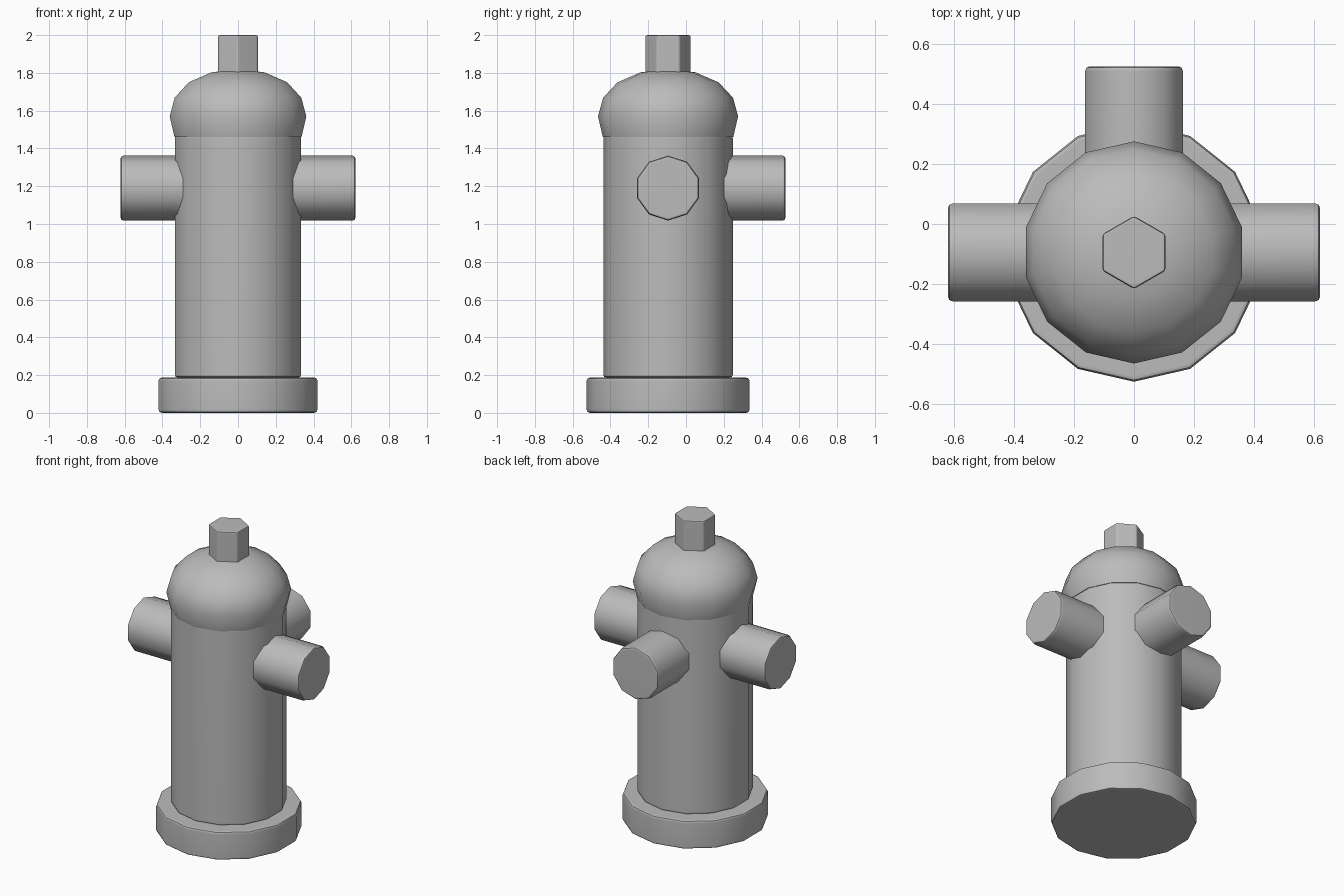
import bpy, bmesh
from math import radians, pi, sin, cos
from mathutils import Matrix, Vector

cube = bpy.data.objects.get("Cube")
if cube:
    bpy.data.objects.remove(cube, do_unlink=True)

AXIS_Y = -0.095

grey = bpy.data.materials.new("plain_grey")
grey.use_nodes = True
color = (0.5, 0.5, 0.5, 1)
grey.diffuse_color = color
grey.node_tree.nodes["Principled BSDF"].inputs["Base Color"].default_value = color


def lathe(name, profile, sides, center, direction=(0, 0, 1), bevel=0.0, bevel_sides=False):
    """Turn a (radius, height) profile about an axis, with capped ends."""
    bm = bmesh.new()
    rings = []
    for r, h in profile:
        angles = [2 * pi * i / sides for i in range(sides)]
        rings.append([bm.verts.new((r * sin(a), -r * cos(a), h)) for a in angles])
    for low, high in zip(rings, rings[1:]):
        for i in range(sides):
            j = (i + 1) % sides
            bm.faces.new((low[i], low[j], high[j], high[i]))
    caps = [bm.faces.new(rings[0][::-1]), bm.faces.new(rings[-1])]
    if bevel:
        edges = bm.edges[:] if bevel_sides else list({e for f in caps for e in f.edges})
        bmesh.ops.bevel(bm, geom=edges, offset=bevel, segments=2, profile=0.5, affect='EDGES')

    # Point the turned axis outward
    d = Vector(direction)
    if d.z:
        turn = Matrix.Identity(4)
    else:
        side = Vector((0, 0, 1)).cross(d)
        turn = Matrix((side, Vector((0, 0, 1)), d)).transposed()
        if turn.determinant() < 0:
            turn = Matrix((-side, Vector((0, 0, 1)), d)).transposed()
        turn = turn.to_4x4()
    bm.transform(Matrix.Translation(center) @ turn)
    bmesh.ops.recalc_face_normals(bm, faces=bm.faces[:])

    mesh = bpy.data.meshes.new(name)
    bm.to_mesh(mesh)
    bm.free()
    mesh.materials.append(grey)
    obj = bpy.data.objects.new(name, mesh)
    bpy.context.collection.objects.link(obj)
    bpy.ops.object.select_all(action='DESELECT')
    obj.select_set(True)
    bpy.context.view_layer.objects.active = obj
    bpy.ops.object.shade_smooth_by_angle(angle=radians(40))
    if bevel:
        weighted = obj.modifiers.new("flat_caps", 'WEIGHTED_NORMAL')
        weighted.keep_sharp = True
    return obj


foot = (0, AXIS_Y, 0)

# Base plate and barrel
lathe("base_plate", [(0.432, 0), (0.432, 0.187)], 14, foot, bevel=0.018)
lathe("barrel", [(0.343, 0.187), (0.343, 1.47)], 14, foot, bevel=0.015)

# Domed cap
dome = [(0.345, 1.46), (0.371, 1.57), (0.344, 1.668), (0.268, 1.75),
        (0.145, 1.803), (0.01, 1.818)]
lathe("domed_cap", dome, 14, foot)

# Hexagonal nut on top
lathe("top_nut", [(0.122, 1.72), (0.122, 2.0)], 6, foot, bevel=0.01, bevel_sides=True)

# Side and rear outlets
for name, direction in (("left_outlet", (1, 0, 0)), ("right_outlet", (-1, 0, 0)),
                        ("rear_outlet", (0, 1, 0))):
    lathe(name, [(0.172, 0.2), (0.172, 0.622)], 10, (0, AXIS_Y, 1.19), direction, bevel=0.016)
